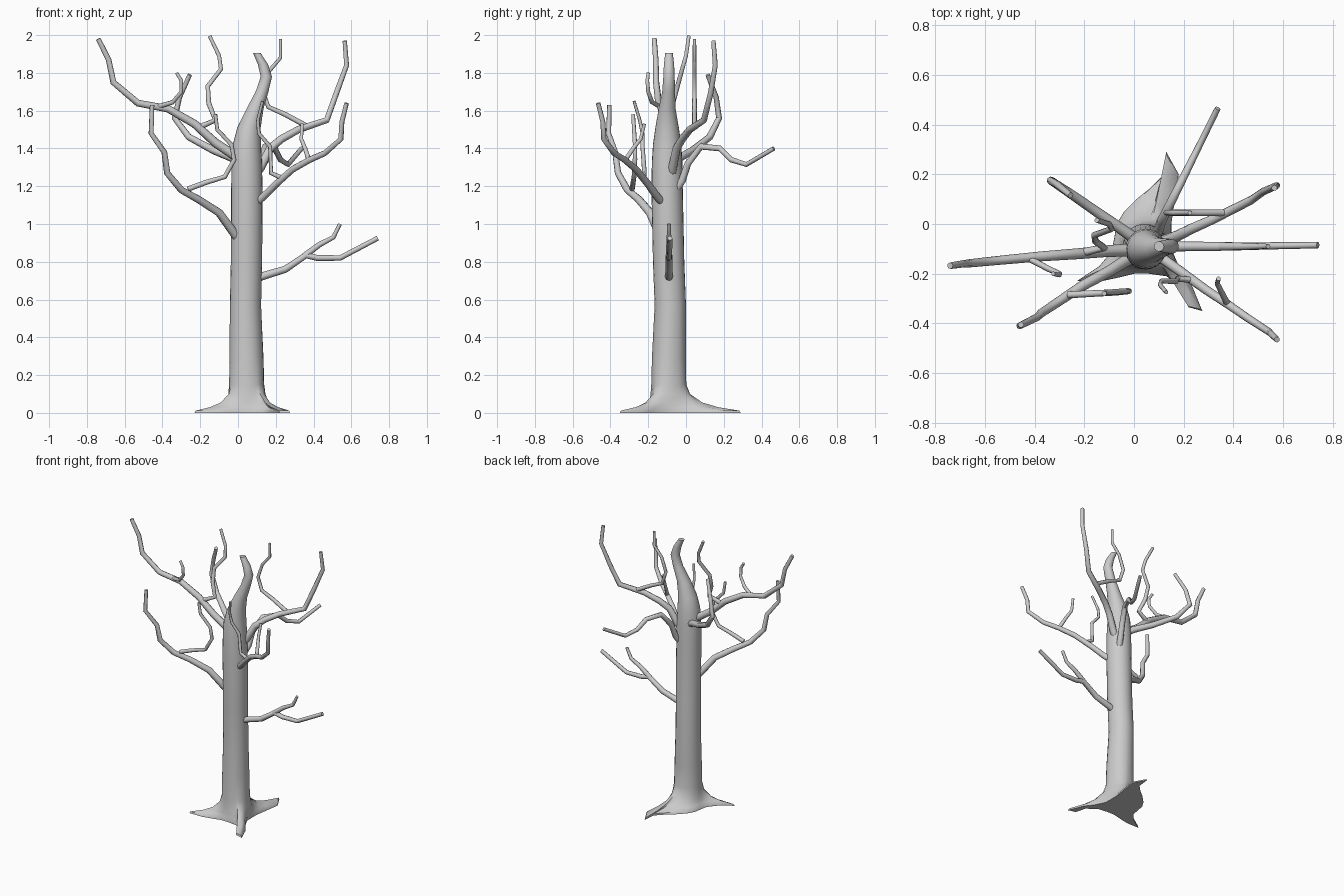
import bpy, bmesh, math

# outline of the flared root foot, counter-clockwise from the back root
FOOT = [(.13, .29), (.12, .2), (.06, .14), (.01, .1), (-.04, .05), (-.07, 0), (-.08, -.06), (-.09, -.11),
        (-.14, -.17), (-.23, -.23), (-.13, -.23), (-.06, -.215), (0, -.2), (.06, -.2), (.13, -.21),
        (.2, -.26), (.22, -.335), (.275, -.35), (.23, -.24), (.19, -.19), (.15, -.11), (.15, 0),
        (.165, .1), (.18, .2)]
# trunk rings: centre x, centre y, z, radius, share of foot outline
RINGS = [(.05, -.09, 0, .1, 1), (.05, -.09, .012, .1, .97), (.05, -.09, .03, .1, .58),
         (.05, -.09, .055, .1, .28), (.048, -.09, .1, .097, .06), (.046, -.091, .15, .093, 0),
         (.045, -.09, .3, .09, 0), (.04, -.083, .57, .083, 0), (.045, -.092, .8, .083, 0),
         (.047, -.1, 1.18, .083, 0), (.046, -.1, 1.32, .081, 0), (.047, -.1, 1.42, .075, 0),
         (.058, -.1, 1.51, .062, 0), (.09, -.1, 1.61, .045, 0), (.127, -.092, 1.7, .034, 0),
         (.15, -.09, 1.78, .03, 0), (.132, -.09, 1.845, .027, 0), (.1, -.09, 1.905, .02, 0)]


def trunk():
    bm = bmesh.new()
    n, rows = len(FOOT), []
    for cx, cy, z, r, f in RINGS:
        row = []
        for i, (px, py) in enumerate(FOOT):
            u = math.radians(75) + 2 * math.pi * i / n
            t = math.atan2(py + .09, px - .05)
            d = (t - u + math.pi) % (2 * math.pi) - math.pi
            a = u + .5 * d * max(0, 1 - z)
            x, y = cx + r * math.cos(a), cy + r * math.sin(a)
            row.append(bm.verts.new((x + (px - x) * f, y + (py - y) * f, z)))
        rows.append(row)
    for a, b in zip(rows, rows[1:]):
        for i in range(n):
            j = (i + 1) % n
            bm.faces.new((a[i], a[j], b[j], b[i]))
    bm.faces.new(rows[0][::-1])
    bm.faces.new(rows[-1])
    bmesh.ops.recalc_face_normals(bm, faces=bm.faces)
    me = bpy.data.meshes.new("trunk")
    bm.to_mesh(me)
    bm.free()
    finish(bpy.data.objects.new("trunk", me))


def finish(ob):
    bpy.context.collection.objects.link(ob)
    bpy.ops.object.select_all(action='DESELECT')
    ob.select_set(True)
    bpy.context.view_layer.objects.active = ob
    if ob.type == 'CURVE':
        bpy.ops.object.convert(target='MESH')
    bpy.ops.object.shade_smooth_by_angle(angle=math.radians(50))


def branch(name, r0, r1, pts):
    cu = bpy.data.curves.new(name, 'CURVE')
    cu.dimensions = '3D'
    cu.bevel_depth = 1
    cu.bevel_resolution = 2
    cu.use_fill_caps = True
    sp = cu.splines.new('POLY')
    sp.points.add(len(pts) - 1)
    for i, p in enumerate(pts):
        sp.points[i].co = (*p, 1)
        sp.points[i].radius = r0 + (r1 - r0) * i / (len(pts) - 1)
    finish(bpy.data.objects.new(name, cu))


trunk()

# main branches
branch("branch_back", .022, .012, [(.08, -.06, 1.17), (.1, -.02, 1.23), (.11, .01, 1.32), (.145, .08, 1.41),
       (.195, .18, 1.40), (.225, .24, 1.34), (.265, .32, 1.315), (.337, .465, 1.40)])
branch("branch_back_right", .026, .012, [(.08, -.08, 1.25), (.12, -.07, 1.3), (.17, -.05, 1.40), (.23, -.02, 1.45),
       (.32, .02, 1.5), (.47, .095, 1.55), (.52, .13, 1.69), (.575, .155, 1.84), (.565, .145, 1.97)])
branch("branch_right", .022, .013, [(.09, -.09, .71), (.15, -.09, .73), (.25, -.09, .76), (.36, -.09, .835),
       (.42, -.09, .82), (.54, -.088, .82), (.74, -.085, .925)])
branch("branch_front_right", .022, .012, [(.09, -.12, 1.11), (.13, -.15, 1.14), (.2, -.2, 1.21), (.29, -.265, 1.29),
       (.38, -.325, 1.34), (.46, -.38, 1.375), (.545, -.435, 1.45), (.55, -.44, 1.54), (.575, -.465, 1.64)])
branch("branch_left", .027, .013, [(.02, -.1, 1.34), (-.03, -.105, 1.37), (-.12, -.11, 1.43), (-.23, -.12, 1.53),
       (-.37, -.13, 1.61), (-.53, -.145, 1.64), (-.66, -.158, 1.75), (-.685, -.16, 1.87), (-.74, -.168, 1.98)])
branch("branch_front_left", .026, .012, [(.02, -.11, .9), (-.02, -.14, .95), (-.1, -.19, 1.06), (-.21, -.25, 1.13),
       (-.3, -.31, 1.18), (-.375, -.36, 1.27), (-.39, -.375, 1.38), (-.46, -.41, 1.48), (-.455, -.405, 1.63)])
branch("branch_back_left", .025, .012, [(.02, -.07, 1.32), (-.03, -.035, 1.35), (-.13, .035, 1.39), (-.26, .125, 1.46),
       (-.335, .175, 1.56), (-.31, .16, 1.67), (-.255, .115, 1.79)])

# twigs
branch("twig_back_right", .014, .009, [(.37, .045, 1.515), (.25, .045, 1.58), (.16, .045, 1.62),
       (.13, .045, 1.71), (.165, .045, 1.81), (.225, .045, 1.88), (.225, .045, 1.98)])
branch("twig_right", .017, .01, [(.35, -.09, .83), (.43, -.09, .89), (.505, -.09, .93), (.54, -.09, 1.0)])
branch("twig_front_right_outer", .013, .009, [(.375, -.32, 1.34), (.355, -.28, 1.40), (.335, -.24, 1.45),
       (.34, -.22, 1.53)])
branch("twig_front_right_inner", .013, .008, [(.24, -.225, 1.24), (.175, -.22, 1.27), (.17, -.23, 1.41),
       (.11, -.23, 1.48), (.105, -.245, 1.55), (.13, -.275, 1.65)])
branch("twig_left_outer", .013, .009, [(-.43, -.135, 1.62), (-.345, -.18, 1.645), (-.3, -.2, 1.7),
       (-.3, -.205, 1.76), (-.325, -.2, 1.8)])
branch("twig_left_inner", .016, .01, [(-.21, -.115, 1.51), (-.12, -.095, 1.55), (-.155, -.07, 1.64),
       (-.16, -.045, 1.73), (-.09, -.02, 1.82), (-.1, 0, 1.89), (-.15, .015, 1.995)])
branch("twig_front_left", .014, .01, [(-.265, -.285, 1.185), (-.17, -.28, 1.22), (-.07, -.275, 1.25),
       (-.02, -.27, 1.34), (-.035, -.27, 1.42), (-.11, -.275, 1.5), (-.12, -.28, 1.58)])
